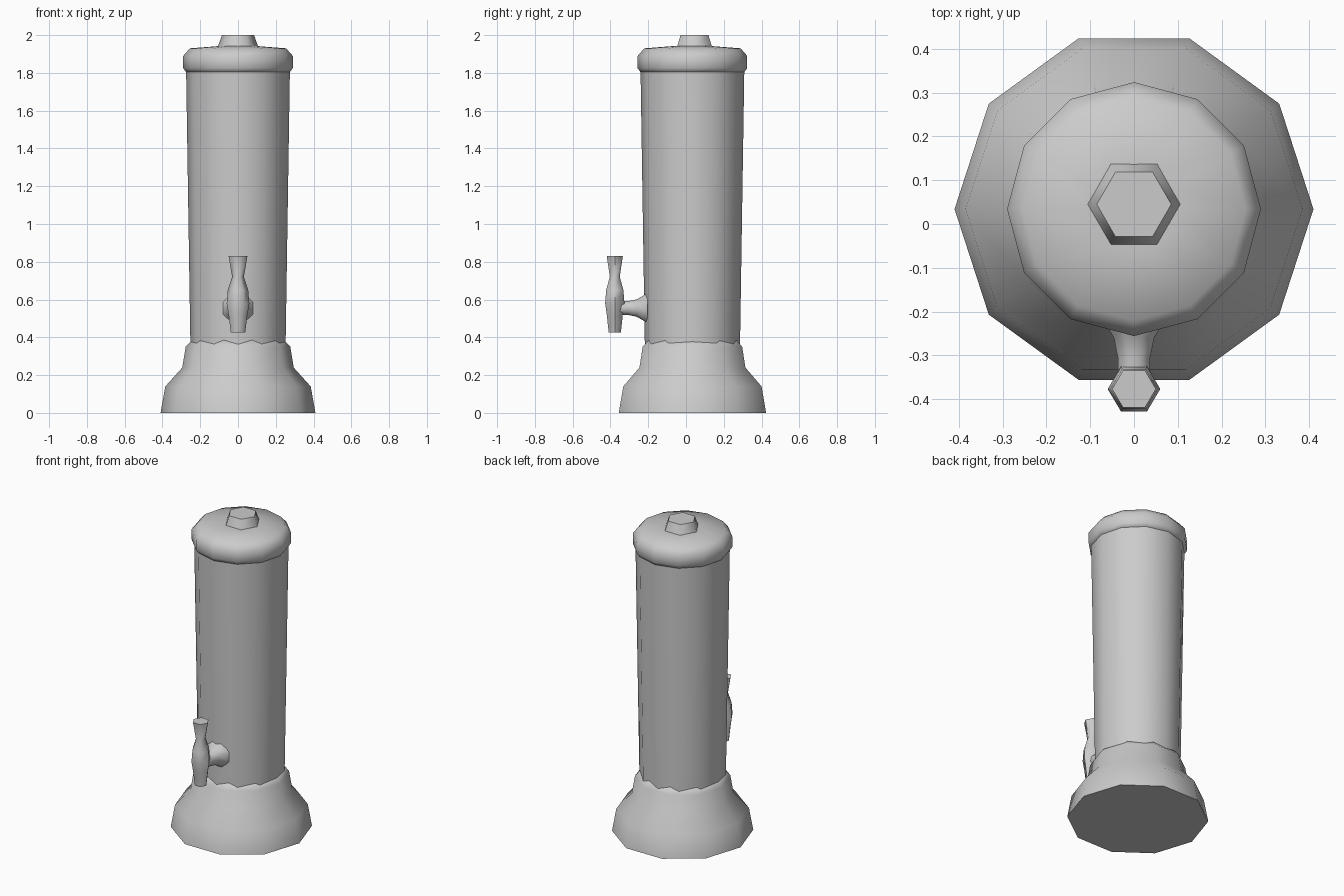
import bpy, bmesh, math
from mathutils import Matrix, Vector

if "Cube" in bpy.data.objects:
    bpy.data.objects.remove(bpy.data.objects["Cube"])

grey = bpy.data.materials.new("plain grey")
grey.diffuse_color = (0.6, 0.6, 0.6, 1)
grey.use_nodes = True
grey.node_tree.nodes["Principled BSDF"].inputs["Base Color"].default_value = grey.diffuse_color


def lathe(name, profile, sides, centre, turn=0.0, matrix=None, squash=1.0, angle=60):
    """Stack rings of (radius, height) around z, cap both ends."""
    bm = bmesh.new()
    rings = []
    for r, z in profile:
        ring = []
        for i in range(sides):
            a = turn + 2 * math.pi * i / sides
            ring.append(bm.verts.new((r * math.cos(a), r * squash * math.sin(a), z)))
        rings.append(ring)
    for low, high in zip(rings, rings[1:]):
        for i in range(sides):
            j = (i + 1) % sides
            bm.faces.new((low[i], low[j], high[j], high[i]))
    bm.faces.new(rings[0][::-1])
    bm.faces.new(rings[-1])
    if matrix:
        bm.transform(matrix)
    bm.transform(Matrix.Translation(Vector(centre)))
    bmesh.ops.recalc_face_normals(bm, faces=bm.faces)
    mesh = bpy.data.meshes.new(name)
    bm.to_mesh(mesh)
    bm.free()
    mesh.materials.append(grey)
    ob = bpy.data.objects.new(name, mesh)
    bpy.context.collection.objects.link(ob)
    bpy.ops.object.select_all(action='DESELECT')
    ob.select_set(True)
    bpy.context.view_layer.objects.active = ob
    bpy.ops.object.shade_smooth_by_angle(angle=math.radians(angle))
    return ob


axis = (0, 0.034, 0)

# flared ten-sided foot
lathe("base", [(0.41, 0), (0.385, 0.14), (0.295, 0.24), (0.277, 0.35), (0.245, 0.385)],
      10, axis)

# tall tank, slightly wider at the top
lathe("tank", [(0.252, 0.36), (0.275, 1.83)], 12, axis)

# lid with rounded rim
lathe("lid", [(0.272, 1.80), (0.29, 1.825), (0.29, 1.89), (0.255, 1.93), (0.10, 1.942)],
      12, axis)

# knob on the lid
lathe("lid_knob", [(0.108, 1.935), (0.085, 2.0)], 6, (0, 0.045, 0))

# tap: handle and spout in one upright piece
lathe("tap_handle", [(0.038, 0.425), (0.05, 0.52), (0.06, 0.58), (0.054, 0.65),
                     (0.031, 0.72), (0.05, 0.83)],
      6, (0, -0.377, 0), squash=0.98)

# flared stem joining the tap to the tank
lathe("tap_stem", [(0.085, 0), (0.05, 0.055), (0.04, 0.10), (0.04, 0.17)],
      8, (0, -0.205, 0.555), turn=math.pi / 8,
      matrix=Matrix.Rotation(math.pi / 2, 4, 'X'))
